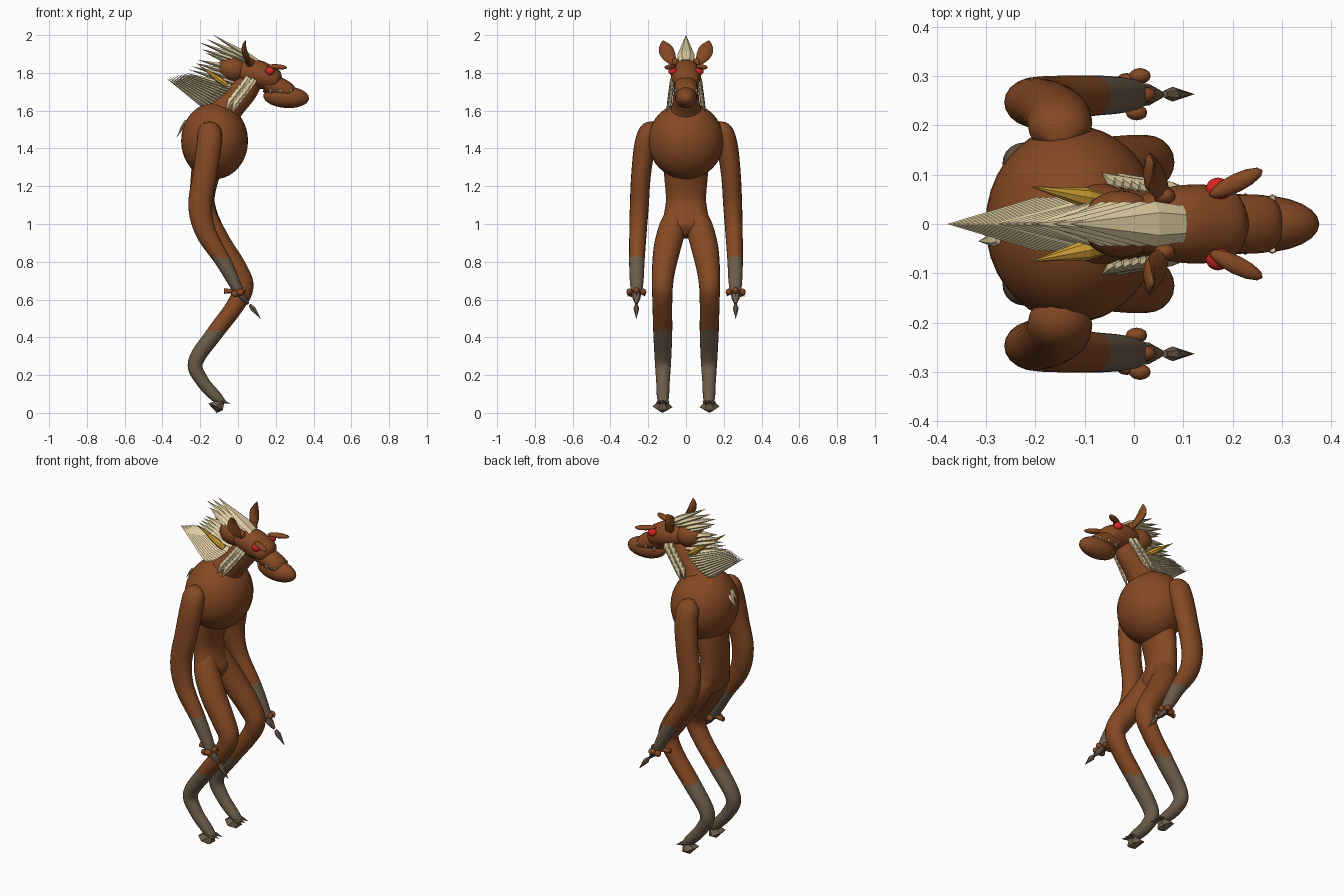
import bpy, bmesh, math
from mathutils import Vector, Matrix

if "Cube" in bpy.data.objects:
    bpy.data.objects.remove(bpy.data.objects["Cube"])


def mat(name, rgb):
    m = bpy.data.materials.new(name)
    m.diffuse_color = (*rgb, 1)
    m.use_nodes = True
    m.node_tree.nodes["Principled BSDF"].inputs["Base Color"].default_value = m.diffuse_color
    return m


BROWN = mat("brown_hide", (0.235, 0.066, 0.017))
TAUPE = mat("taupe_skin", (0.150, 0.108, 0.068))
CREAM = mat("cream_mane", (0.72, 0.60, 0.35))
GOLD = mat("gold_horn", (0.70, 0.39, 0.04))
RED = mat("red_eye", (0.70, 0.02, 0.02))


def finish(bm, name, mats, mirror, smooth, split=None):
    bmesh.ops.recalc_face_normals(bm, faces=bm.faces)
    if split is not None:  # second colour below a height
        for f in bm.faces:
            f.material_index = int(f.calc_center_median().z < split)
    me = bpy.data.meshes.new(name)
    bm.to_mesh(me)
    bm.free()
    ob = bpy.data.objects.new(name, me)
    bpy.context.collection.objects.link(ob)
    for m in mats:
        me.materials.append(m)
    if mirror:
        mod = ob.modifiers.new("mirror", 'MIRROR')
        mod.use_axis = (False, True, False)
        mod.use_mirror_merge = False
    if smooth:
        bpy.context.view_layer.objects.active = ob
        ob.select_set(True)
        bpy.ops.object.shade_smooth_by_angle(angle=math.radians(50))
        ob.select_set(False)
    return ob


def resample(pts, steps):
    """Catmull-Rom through rows of (x, y, z, ru, rv)."""
    pts = [Vector(p) for p in pts]
    out = []
    for i in range(len(pts) - 1):
        b, c = pts[i], pts[i + 1]
        a = pts[i - 1] if i else b
        d = pts[i + 2] if i + 2 < len(pts) else c
        for k in range(steps):
            t = k / steps
            out.append(0.5 * (2 * b + (c - a) * t + (2 * a - 5 * b + 4 * c - d) * t * t
                              + (3 * b - a - 3 * c + d) * t ** 3))
    return out + [pts[-1]]


def add_tube(bm, pts, sides=20, steps=6):
    """Loft elliptical rings along a path; ru is sideways (y), rv across."""
    pts = resample(pts, steps) if steps > 1 else [Vector(p) for p in pts]
    rings = []
    for i, p in enumerate(pts):
        q, r = pts[max(i - 1, 0)], pts[min(i + 1, len(pts) - 1)]
        t = Vector((r - q)[:3]).normalized()
        u = Vector((0, 1, 0))
        u = (u - t * t.dot(u)).normalized()
        v = t.cross(u)
        ru, rv = max(p[3], 0.0004), max(p[4], 0.0004)
        rings.append([bm.verts.new(Vector(p[:3]) + u * ru * math.cos(a) + v * rv * math.sin(a))
                      for a in (2 * math.pi * k / sides for k in range(sides))])
    for A, B in zip(rings, rings[1:]):
        for k in range(sides):
            n = (k + 1) % sides
            bm.faces.new((A[k], A[n], B[n], B[k]))
    bm.faces.new(rings[0])
    bm.faces.new(rings[-1])


def tube(name, pts, mats, mirror=False, sides=20, steps=6, smooth=True, split=None):
    bm = bmesh.new()
    add_tube(bm, pts, sides, steps)
    return finish(bm, name, mats, mirror, smooth, split)


def ball(name, loc, radii, m, mirror=False, pitch=0, yaw=0, seg=24):
    bm = bmesh.new()
    mx = (Matrix.Translation(loc) @ Matrix.Rotation(math.radians(yaw), 4, 'Z')
          @ Matrix.Rotation(math.radians(pitch), 4, 'Y') @ Matrix.Diagonal((*radii, 1)))
    bmesh.ops.create_uvsphere(bm, u_segments=seg, v_segments=seg // 2 + 2, radius=1, matrix=mx)
    return finish(bm, name, [m], mirror, True)


def spikes(name, rows, m, mirror=False, sides=6):
    """Several pointed blades in one object: (base, tip, ru, rv)."""
    bm = bmesh.new()
    for base, tip, ru, rv in rows:
        b, t = Vector(base), Vector(tip)
        add_tube(bm, [(*b, ru * .8, rv * .8), (*b.lerp(t, .25), ru, rv), (*t, 0, 0)], sides, 1)
    return finish(bm, name, [m], mirror, False)


def lerp(a, b, t):
    return tuple(p + (q - p) * t for p, q in zip(a, b))


# Body
ball("chest", (-0.124, 0, 1.44), (0.177, 0.2, 0.203), BROWN, seg=36)
tube("torso", [(-.15, 0, 1.36, .12, .09), (-.175, 0, 1.25, .115, .075), (-.19, 0, 1.13, .106, .066),
               (-.175, 0, 1.03, .118, .072), (-.15, 0, .97, .10, .07), (-.135, 0, .935, .03, .03)], [BROWN])

# Legs: thigh, bent knee, hock and ankle
tube("leg", [(-.185, .05, 1.08, .045, .055), (-.155, .07, .99, .07, .068), (-.095, .098, .88, .072, .068),
             (-.015, .118, .76, .062, .064), (.027, .125, .665, .055, .055), (-.02, .125, .56, .052, .047),
             (-.125, .123, .42, .05, .044), (-.225, .122, .27, .043, .04), (-.19, .122, .17, .036, .035),
             (-.115, .122, .085, .032, .03), (-.075, .122, .052, .024, .016)],
     [BROWN, TAUPE], True, split=.435)
tube("hoof", [(-.112, .125, 0, 0, 0), (-.118, .125, .032, .053, .047), (-.085, .122, .06, .022, .018)],
     [TAUPE], True, sides=6, steps=1, smooth=False)
spikes("toe_claw", [((-.085, .122 + d, .062), (-.04, .122 + d * 1.5, .048), .012, .009) for d in (-.02, 0, .02)],
       TAUPE, True)

# Arms and hands
tube("arm", [(-.15, .165, 1.535, .01, .02), (-.15, .19, 1.50, .05, .06), (-.153, .217, 1.42, .056, .066),
             (-.175, .238, 1.26, .052, .064), (-.2, .247, 1.1, .05, .063), (-.172, .254, .96, .046, .055),
             (-.083, .26, .81, .041, .042), (-.03, .261, .71, .037, .034), (.005, .262, .64, .03, .026)],
     [BROWN, TAUPE], True, split=.82)
for i, (x, y, z) in enumerate([(.005, .226, .64), (.012, .3, .64), (.022, .262, .648), (-.015, .29, .632)]):
    ball(f"knuckle_{i + 1}", (x, y, z), (.022, .016, .018), BROWN, True, seg=12)
tube("thumb", [(-.01, .255, .645, .014, .014), (-.05, .25, .645, .013, .012), (-.073, .248, .645, .012, .015)],
     [BROWN], True, sides=8, steps=2)
spikes("finger_spur", [((.01, y, .645), (.025, y + d, .615), .01, .01) for y, d in ((.222, -.004), (.3, .008))],
       BROWN, True)
tube("finger", [(0, .262, .645, .024, .02), (.03, .262, .607, .022, .016), (.055, .262, .578, .008, .006)],
     [TAUPE], True, sides=8, steps=1, smooth=False)
tube("hand_claw", [(.062, .263, .573, .008, .008), (.078, .263, .553, .015, .016), (.122, .263, .497, 0, 0)],
     [TAUPE], True, sides=6, steps=1, smooth=False)

# Neck and head
tube("neck", [(-.1, 0, 1.56, .1, .1), (-.04, 0, 1.63, .075, .08), (.03, 0, 1.71, .065, .075),
              (.08, 0, 1.78, .06, .06)], [BROWN])
ball("back_skull", (-.028, 0, 1.82), (.08, .068, .066), BROWN, pitch=15)
tube("head", [(-.02, 0, 1.81, .03, .03), (.02, 0, 1.808, .06, .055), (.09, 0, 1.797, .078, .074),
              (.16, 0, 1.775, .078, .066), (.205, 0, 1.758, .062, .052), (.226, 0, 1.75, .02, .02)], [BROWN])
tube("snout_bridge", [(.15, 0, 1.75, .06, .055), (.23, 0, 1.72, .06, .05), (.275, 0, 1.70, .055, .04),
                      (.295, 0, 1.69, .03, .02)], [BROWN])
ball("muzzle", (.255, 0, 1.672), (.121, .058, .058), BROWN, pitch=4)
ball("eye", (.17, .07, 1.81), (.025, .024, .023), RED, True, seg=16)
ball("brow", (.207, .083, 1.832), (.06, .019, .014), BROWN, True, pitch=4, yaw=26, seg=12)

# Ears: cupped leaves on round bases
ball("ear_base", (.062, .057, 1.855), (.022, .018, .025), BROWN, True, seg=12)
tube("ear", [(.062, .06, 1.845, .014, .012), (.045, .088, 1.885, .036, .016), (.032, .108, 1.925, .039, .014),
             (.035, .118, 1.955, .02, .008), (.04, .122, 1.972, .002, .002)], [BROWN], True, sides=8, steps=2)

# Mane: overlapping blades from the crown down to the shoulders
crest = [((.10, 0, 1.86), (-.13, 0, 2.0)), ((.07, 0, 1.865), (-.165, 0, 1.978)),
         ((.04, 0, 1.865), (-.2, 0, 1.96)), ((.0, 0, 1.86), (-.19, 0, 1.925)), ((-.03, 0, 1.855), (-.17, 0, 1.905))]
spikes("crown_mane", [(b, t, .046, .02) for b, t in crest], CREAM)
spikes("middle_mane", [(lerp((-.02, 0, 1.72), (-.02, 0, 1.82), i / 4), lerp((-.275, 0, 1.80), (-.21, 0, 1.868), i / 4),
                        .048, .02) for i in range(5)], CREAM)
spikes("shoulder_mane", [(lerp((-.135, 0, 1.60), (-.02, 0, 1.71), i / 9), lerp((-.377, 0, 1.77), (-.29, 0, 1.795), i / 9),
                          .055, .02) for i in range(10)], CREAM)
spikes("back_tuft", [((-.28, -.01, 1.53), (-.325, -.01, 1.46), .02, .01),
                     ((-.275, -.03, 1.55), (-.315, -.035, 1.49), .015, .008)], CREAM)
spikes("horn", [((-.06, .045, 1.735), (-.21, .076, 1.843), .021, .018)], GOLD, True, 8)

# Cheek fur: rows of small blades hanging along the neck
fur = []
for i in range(6):
    x, y, z = lerp((.085, .068, 1.765), (.0, .082, 1.655), i / 5)
    for k in (0, 1):
        fur.append(((x - k * .03, y, z + k * .012), (x - .035 - k * .03, y + .022, z - .065 + k * .012), .012, .02))
spikes("cheek_fur", fur, CREAM, True)

# Teeth
spikes("tooth", [((.17, .05, 1.712), (.172, .058, 1.685), .007, .008),
                 ((.225, .054, 1.715), (.226, .061, 1.69), .007, .008),
                 ((.28, .052, 1.715), (.282, .059, 1.69), .007, .008)], CREAM, True)
